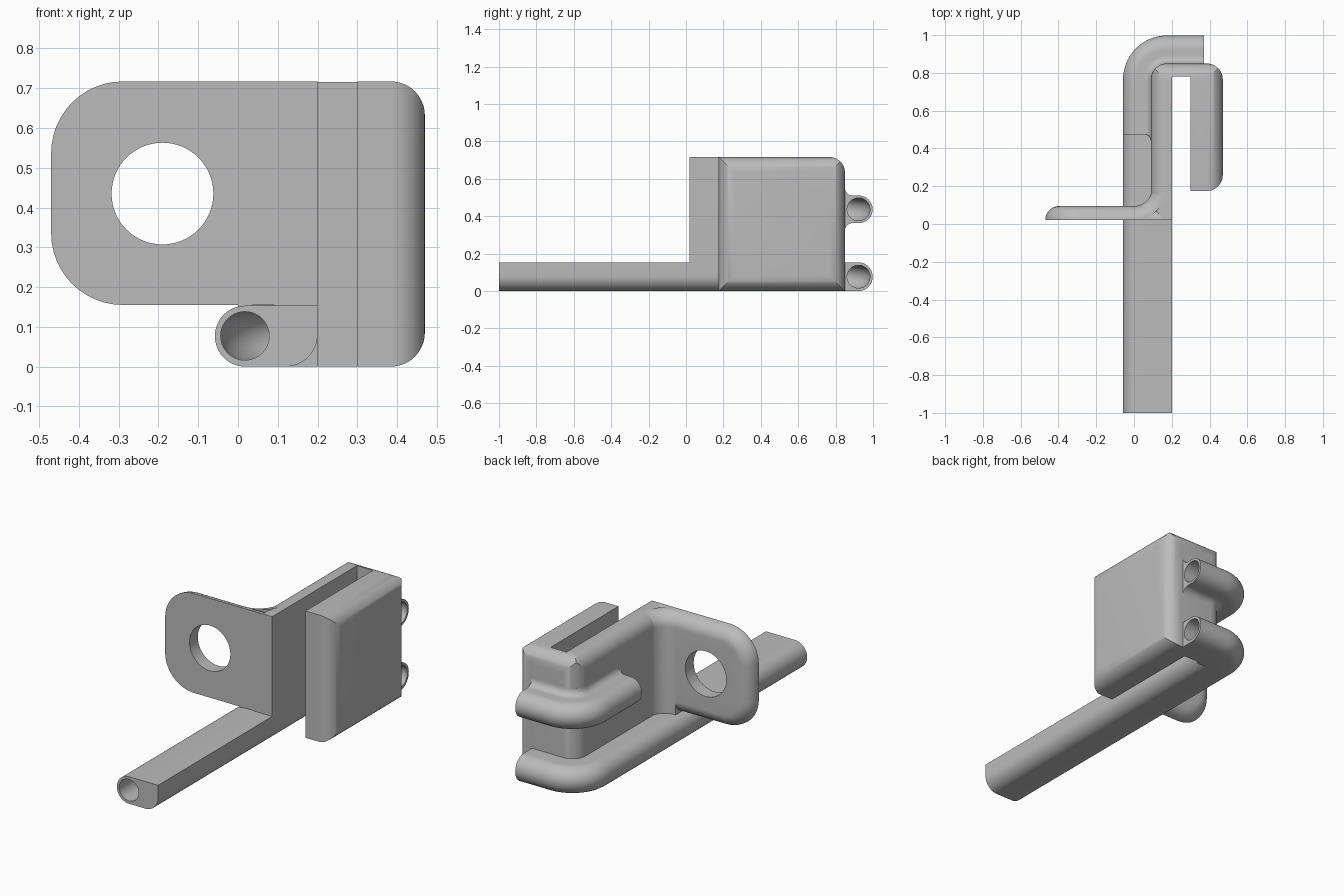
import bpy, bmesh
from math import pi, sin, cos, sqrt, radians

if "Cube" in bpy.data.objects:
    bpy.data.objects.remove(bpy.data.objects["Cube"])

grey = bpy.data.materials.new("plain grey")
grey.use_nodes = True
grey.diffuse_color = (0.5, 0.5, 0.5, 1)
grey.node_tree.nodes["Principled BSDF"].inputs["Base Color"].default_value = (0.5, 0.5, 0.5, 1)

TOP, BAR = 0.717, 0.153          # heights of the clip and the bar
R, CX, CY = 0.085, 0.175, 0.765  # bend radius and centre


def arc(cx, cy, r, a0, a1, n=12):
    return [(cx + r * cos(a0 + (a1 - a0) * i / n), cy + r * sin(a0 + (a1 - a0) * i / n))
            for i in range(n + 1)]


def rrect(x0, y0, x1, y1, radii):
    """Rectangle, corner radii counter-clockwise from the lower left."""
    corners = [(x0, y0, 1, 1), (x1, y0, -1, 1), (x1, y1, -1, -1), (x0, y1, 1, -1)]
    pts = []
    for k, ((x, y, sx, sy), r) in enumerate(zip(corners, radii)):
        a = pi + k * pi / 2
        pts += arc(x + sx * r, y + sy * r, r, a, a + pi / 2) if r else [(x, y)]
    return pts


def loft(name, loops):
    """Skin consecutive loops of equal length and cap both ends."""
    bm = bmesh.new()
    rings = [[bm.verts.new(p) for p in loop] for loop in loops]
    n = len(rings[0])
    for a, b in zip(rings, rings[1:]):
        for i in range(n):
            j = (i + 1) % n
            bm.faces.new((a[i], a[j], b[j], b[i]))
    bm.faces.new(rings[0])
    bm.faces.new(rings[-1])
    bmesh.ops.recalc_face_normals(bm, faces=bm.faces)
    mesh = bpy.data.meshes.new(name)
    bm.to_mesh(mesh)
    bm.free()
    mesh.materials.append(grey)
    obj = bpy.data.objects.new(name, mesh)
    bpy.context.collection.objects.link(obj)
    return obj


def place(axis, p, h):
    return {"x": (h, *p), "y": (p[0], h, p[1]), "z": (*p, h)}[axis]


def prism(name, pts, axis, lo, hi):
    return loft(name, [[place(axis, p, h) for p in pts] for h in (lo, hi)])


def combine(obj, other, operation):
    mod = obj.modifiers.new(operation, "BOOLEAN")
    mod.operation, mod.object, mod.solver = operation, other, "EXACT"
    bpy.context.view_layer.objects.active = obj
    bpy.ops.object.modifier_apply(modifier=mod.name)
    bpy.data.objects.remove(other)


def sweep(name, section, y_start, x_end):
    """Carry an (outward, z) section along the wall, round the bend and along the back."""
    stations = [((0.09, y_start), (-1, 0))]
    for x, y in arc(0, 0, 1, pi, pi / 2, 20):
        stations.append(((CX + R * x, CY + R * y), (x, y)))
    stations.append(((x_end, CY + R), (0, 1)))
    return loft(name, [[(p[0] + n[0] * u, p[1] + n[1] * u, z) for u, z in section]
                       for p, n in stations])


# Hook-shaped clip: back bridge and outer arm, rounded on every outside edge
clip = prism("clip_arm_and_bridge", rrect(0.09, 0.175, 0.47, 0.85, (0, R, R, R)), "z", 0, TOP)
combine(clip, prism("cut", rrect(0.09, 0, 0.47, TOP, (0, R, R, 0.075)), "y", 0, 1), "INTERSECT")
combine(clip, prism("cut", rrect(0, 0, 0.85, TOP, (0, 0, R, 0)), "x", 0, 1), "INTERSECT")
combine(clip, prism("cut", rrect(0.2, 0, 0.3, 0.78, (0,) * 4), "z", -1, 1), "DIFFERENCE")
combine(clip, prism("cut", rrect(0, 0, 0.25, CY, (0,) * 4), "z", -1, 1), "DIFFERENCE")

# Inner wall of the clip and the solid side of the long bar
prism("clip_inner_wall", rrect(0.09, 0, 0.2, TOP, (0, 0.08, 0, 0.075)), "y", 0.02, CY)
prism("bar_side", rrect(0.085, 0, 0.2, BAR, (0, 0.08, 0, 0)), "y", -1, 0.02)

# Mounting tab with a rounded back edge and a round hole
tab_loops = []
for s, c in arc(0, 0, 0.075, pi / 2, 0):
    d = 0.075 - c
    ring = rrect(-0.47 + d, 0.155 + d, 0.19, TOP - d, (0.18 - d, 0, 0, 0.18 - d))
    tab_loops.append([(x, 0.02 + s, z) for x, z in ring])
tab = loft("mounting_tab", tab_loops)
combine(tab, prism("cut", arc(-0.19, 0.435, 0.128, 0, 2 * pi, 64)[:-1], "y", -1, 1), "DIFFERENCE")

# Concave corner between tab and wall
corner = rrect(0.095, 0.145, 0.17, TOP, (0, 0, 0, 0.0745))
loft("tab_corner", [[(r * x, 0.19 + r * y, z) for r, z in corner]
                    for x, y in arc(0, 0, 1, -pi / 2, 0, 16)])


# Two hollow channels wrapped round the bend
def channel(name, section, zc, y_start, bore_start):
    obj = sweep(name, section, y_start, 0.37)
    bore = arc(0.0725, zc, 0.061, 0, 2 * pi, 40)[:-1]
    combine(obj, sweep("cut", bore, bore_start, 0.45), "DIFFERENCE")


channel("lower_channel", rrect(-0.02, 0, 0.148, BAR, (0, 0.076, 0.076, 0)), 0.077, -1, -1.1)

ZC, H, F = 0.437, 0.0735, 0.04
half = arc(F, H + F, F, pi, 1.5 * pi) + arc(0.0745, 0, H, pi / 2, 0)
upper = [(-0.02, H + F)] + half
upper += [(u, -z) for u, z in reversed(upper[:-1])]
channel("upper_channel", [(u, ZC + z) for u, z in upper], ZC, 0.475, 0.4)

# Flared foot where the upper channel starts on the wall
foot = []
for i in range(11):
    h = F * i / 10
    d = F - sqrt(F * F - (F - h) ** 2)
    e = H + d
    ring = rrect(0.475 - d, ZC - e, 0.476, ZC + e, (d + 0.001, 0, 0, d + 0.001))
    foot.append([(0.09 - h, y, z) for y, z in ring])
loft("upper_channel_foot", foot)

# Smooth curved faces, keep corners crisp
bpy.ops.object.select_all(action="DESELECT")
for obj in bpy.context.scene.objects:
    if obj.type == "MESH":
        obj.select_set(True)
        bpy.context.view_layer.objects.active = obj
bpy.ops.object.shade_smooth_by_angle(angle=radians(30))
